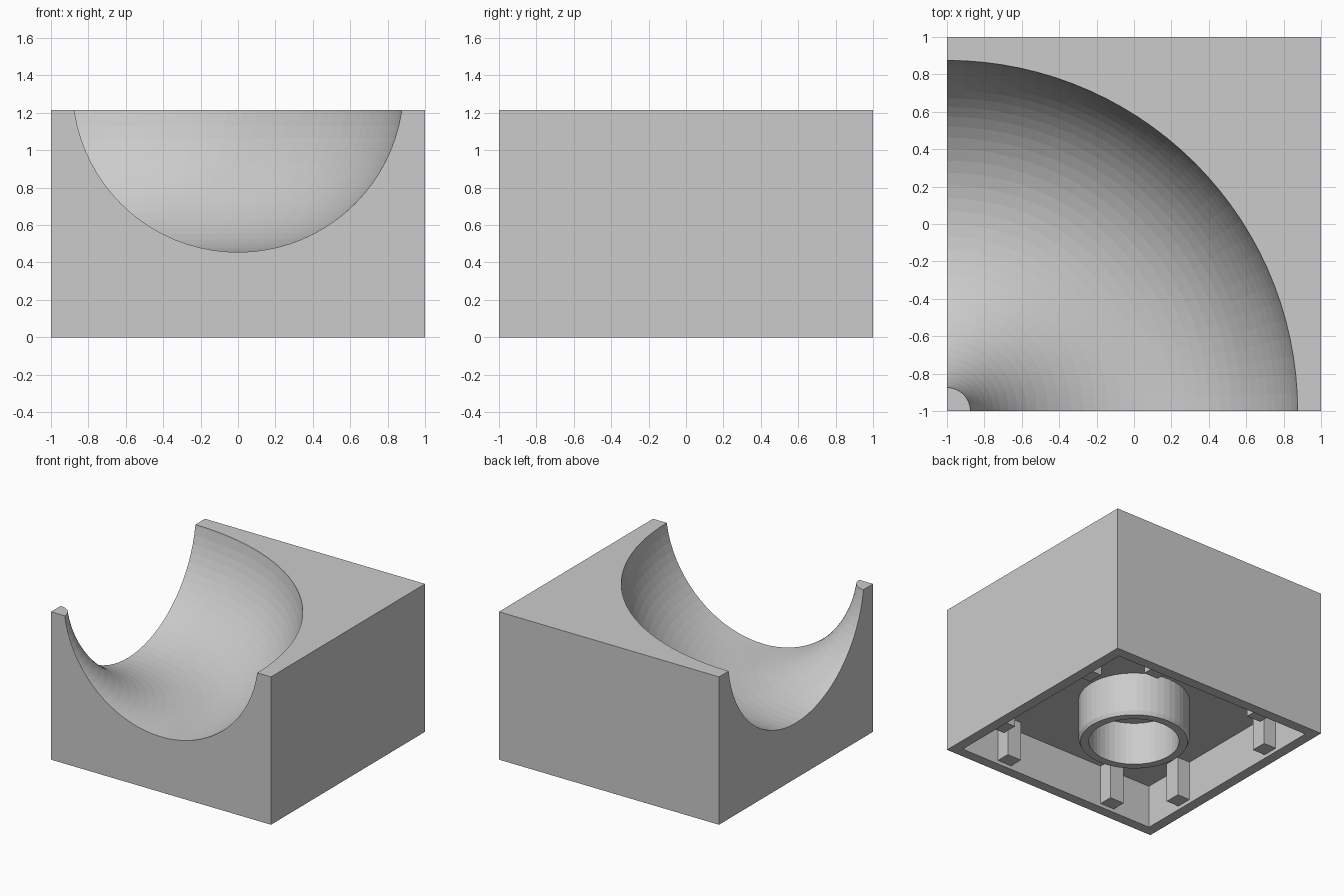
import bpy, bmesh, math

if "Cube" in bpy.data.objects:
    bpy.data.objects.remove(bpy.data.objects["Cube"])

H = 1.215        # block height
INNER = 0.915    # inside of the outer walls
CEIL = 0.355     # ceiling of the hollow underside

grey = bpy.data.materials.new("light grey plastic")
grey.diffuse_color = (0.6, 0.6, 0.6, 1)
grey.use_nodes = True
grey.node_tree.nodes["Principled BSDF"].inputs["Base Color"].default_value = grey.diffuse_color


def finish(name, bm):
    bmesh.ops.recalc_face_normals(bm, faces=bm.faces)
    me = bpy.data.meshes.new(name)
    bm.to_mesh(me)
    bm.free()
    me.materials.append(grey)
    ob = bpy.data.objects.new(name, me)
    bpy.context.collection.objects.link(ob)
    return ob


def box(name, x0, x1, y0, y1, z0, z1):
    bm = bmesh.new()
    bmesh.ops.create_cube(bm, size=1)
    for v in bm.verts:
        v.co = (x1 if v.co.x > 0 else x0, y1 if v.co.y > 0 else y0, z1 if v.co.z > 0 else z0)
    return finish(name, bm)


def ring(name, profile, centre, n):
    """Revolve a closed (radius, z) profile around a vertical axis."""
    bm = bmesh.new()
    rows = []
    for i in range(n):
        a = 2 * math.pi * i / n
        rows.append([bm.verts.new((centre[0] + r * math.cos(a), centre[1] + r * math.sin(a), z))
                     for r, z in profile])
    m = len(profile)
    for i in range(n):
        p, q = rows[i], rows[(i + 1) % n]
        for j in range(m):
            k = (j + 1) % m
            bm.faces.new((p[j], q[j], q[k], p[k]))
    return finish(name, bm)


# Main block with a curved trough and a hollow underside
block = box("block_body", -1, 1, -1, 1, 0, H)
R, ZC = 0.884, 1.339
circle = [(1 + R * math.cos(2 * math.pi * i / 80), ZC + R * math.sin(2 * math.pi * i / 80))
          for i in range(80)]
trough = ring("trough_cutter", circle, (-1, -1), 120)
hollow = box("hollow_cutter", -INNER, INNER, -INNER, INNER, -0.2, CEIL)
for cutter in (trough, hollow):
    cutter.hide_render = True
    mod = block.modifiers.new("cut", 'BOOLEAN')
    mod.operation = 'DIFFERENCE'
    mod.solver = 'EXACT'
    mod.object = cutter
dg = bpy.context.evaluated_depsgraph_get()
cut_mesh = bpy.data.meshes.new_from_object(block.evaluated_get(dg))
block.modifiers.clear()
block.data = cut_mesh
for cutter in (trough, hollow):
    bpy.data.objects.remove(cutter)

# Central gripping tube, chamfered at its lower outer rim
ring("underside_tube", [(0.34, 0), (0.405, 0), (0.418, 0.03), (0.418, CEIL + 0.01), (0.34, CEIL + 0.01)],
     (0, 0), 48)

# Two gripping ribs on each inner wall
W = 0.065
for s in (-1, 1):
    for c in (-0.505, 0.505):
        lo, hi = sorted((s * 0.80, s * (INNER + 0.01)))
        box("side_rib", lo, hi, c - W, c + W, 0.03, CEIL + 0.01)
        box("end_rib", c - W, c + W, lo, hi, 0.03, CEIL + 0.01)
